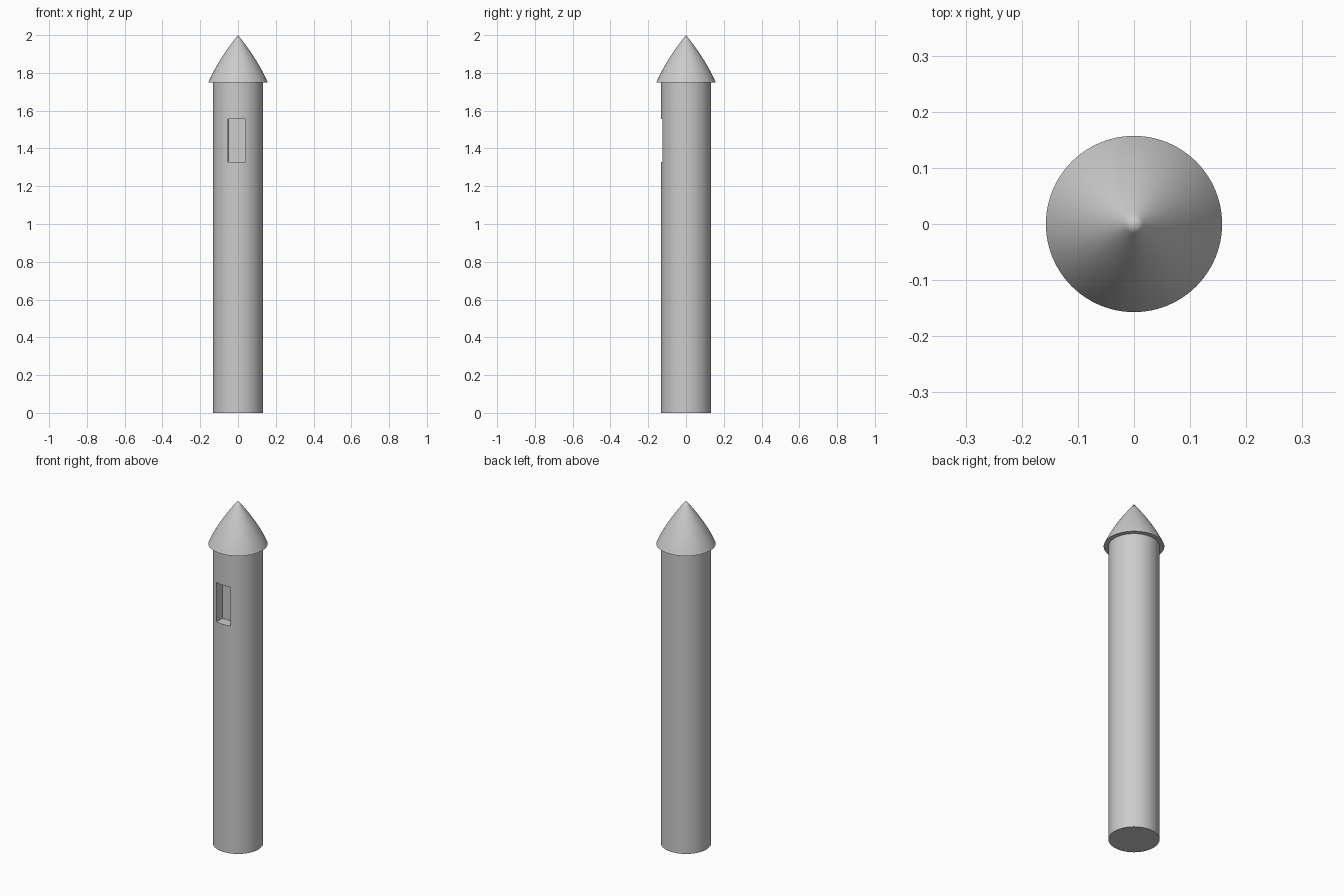
import bpy, bmesh
from math import radians, cos, sin, pi

if "Cube" in bpy.data.objects:
    bpy.data.objects.remove(bpy.data.objects["Cube"])

SEG = 96


def lathe(name, profile):
    """Revolve (radius, z) points around z; zero radius gives a pole."""
    bm = bmesh.new()
    rings = []
    for r, z in profile:
        if r == 0:
            rings.append([bm.verts.new((0, 0, z))] * SEG)
        else:
            rings.append([bm.verts.new((r * cos(2 * pi * i / SEG), r * sin(2 * pi * i / SEG), z))
                          for i in range(SEG)])
    for a, b in zip(rings, rings[1:]):
        for i in range(SEG):
            j = (i + 1) % SEG
            bm.faces.new(list(dict.fromkeys((a[i], a[j], b[j], b[i]))))
    bmesh.ops.recalc_face_normals(bm, faces=bm.faces)
    mesh = bpy.data.meshes.new(name)
    bm.to_mesh(mesh)
    bm.free()
    obj = bpy.data.objects.new(name, mesh)
    bpy.context.collection.objects.link(obj)
    return obj


def smooth(obj):
    bpy.ops.object.select_all(action='DESELECT')
    obj.select_set(True)
    bpy.context.view_layer.objects.active = obj
    bpy.ops.object.shade_smooth_by_angle(angle=radians(30))


# Round shaft, closed at both ends
shaft = lathe("tower_shaft", [(0, 0), (0.132, 0), (0.132, 1.75), (0, 1.75)])

# Gently bulging pointed roof with a flat overhanging underside
steps = 12
curve = [(0.157 * (1 - t) * (1 + 0.3 * t), 1.75 + 0.25 * t)
         for t in (i / steps for i in range(steps))]
roof = lathe("pointed_roof", [(0, 1.75)] + curve + [(0, 2.0)])

# Window recess, turned slightly off the front
turn = radians(-2.9)
depth_mid = 0.137
bpy.ops.mesh.primitive_cube_add(
    size=1, location=(depth_mid * sin(turn), -depth_mid * cos(turn), 1.441),
    rotation=(0, 0, turn))
cutter = bpy.context.object
cutter.name = "window_cutter"
cutter.scale = (0.093, 0.126, 0.228)
cutter.hide_render = True
cutter.display_type = 'WIRE'

cut = shaft.modifiers.new("window", 'BOOLEAN')
cut.operation = 'DIFFERENCE'
cut.solver = 'EXACT'
cut.object = cutter
bpy.context.view_layer.objects.active = shaft
bpy.ops.object.modifier_apply(modifier=cut.name)
bpy.data.objects.remove(cutter)

smooth(shaft)
smooth(roof)
